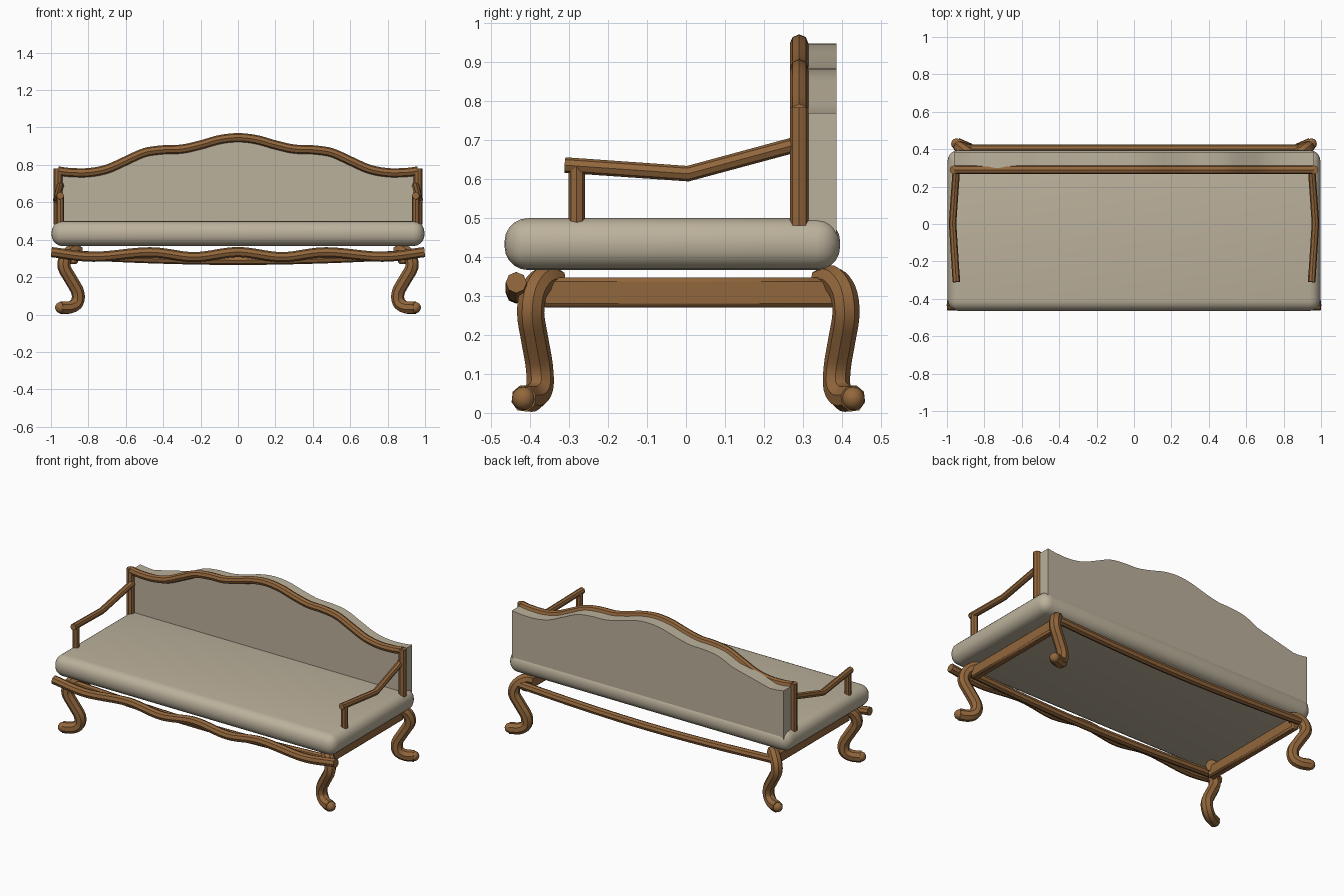
import bpy, bmesh
from mathutils import Vector

if "Cube" in bpy.data.objects:
    bpy.data.objects.remove(bpy.data.objects["Cube"], do_unlink=True)


def make_material(name, rgb):
    mat = bpy.data.materials.new(name)
    mat.use_nodes = True
    mat.diffuse_color = (*rgb, 1)
    mat.node_tree.nodes["Principled BSDF"].inputs["Base Color"].default_value = (*rgb, 1)
    return mat


fabric = make_material("beige fabric", (0.50, 0.44, 0.33))
wood = make_material("brown wood", (0.29, 0.135, 0.045))


def smooth_path(points, steps=5):
    """Catmull-Rom curve through the points."""
    p = [Vector(q) for q in points]
    p = [2 * p[0] - p[1]] + p + [2 * p[-1] - p[-2]]
    out = []
    for a, b, c, d in zip(p, p[1:], p[2:], p[3:]):
        for i in range(steps):
            t = i / steps
            out.append(0.5 * (2 * b + (c - a) * t + (2 * a - 5 * b + 4 * c - d) * t ** 2
                              + (3 * b - a - 3 * c + d) * t ** 3))
    return out + [p[-2]]


def finish(obj, mat, angle):
    obj.data.materials.clear()
    obj.data.materials.append(mat)
    bpy.ops.object.select_all(action="DESELECT")
    obj.select_set(True)
    bpy.context.view_layer.objects.active = obj
    bpy.ops.object.shade_smooth_by_angle(angle=angle)
    return obj


def tube(name, path, radius, sides_level=2, angle=0.5):
    """Faceted wooden bar swept along a path."""
    curve = bpy.data.curves.new(name, "CURVE")
    curve.dimensions = "3D"
    curve.bevel_depth = radius
    curve.bevel_resolution = sides_level
    curve.use_fill_caps = True
    spline = curve.splines.new("POLY")
    spline.points.add(len(path) - 1)
    for point, co in zip(spline.points, path):
        point.co = (*co, 1)
    obj = bpy.data.objects.new(name, curve)
    bpy.context.collection.objects.link(obj)
    bpy.ops.object.select_all(action="DESELECT")
    obj.select_set(True)
    bpy.context.view_layer.objects.active = obj
    bpy.ops.object.convert(target="MESH")
    return finish(bpy.context.object, wood, angle)


def box(name, low, high, bevel, segments, mat):
    low, high = Vector(low), Vector(high)
    bpy.ops.mesh.primitive_cube_add(size=1, location=(low + high) / 2)
    obj = bpy.context.object
    obj.name = name
    for v in obj.data.vertices:
        v.co *= high - low
    mod = obj.modifiers.new("rounding", "BEVEL")
    mod.width, mod.segments = bevel, segments
    bpy.ops.object.modifier_apply(modifier=mod.name)
    return finish(obj, mat, 0.7)


def mirrored(half):
    """Mirror a path that starts on the centre line."""
    return [(-x, y, z) for x, y, z in half[:0:-1]] + half


# Seat cushion
box("seat_cushion", (-0.997, -0.465, 0.366), (0.997, 0.395, 0.499), 0.06, 5, fabric)

# Serpentine top rail of the back
heights = [0.946, 0.935, 0.907, 0.885, 0.881, 0.866, 0.822, 0.778, 0.759, 0.76, 0.768]
crest = smooth_path(mirrored([(min(i / 10, 0.962), 0.29, z) for i, z in enumerate(heights)]))
tube("back_top_rail", crest, 0.024)

# Upholstered back panel, with a straight slope near one end
outline = [p for p in crest if not -0.85 < p.x < -0.61]
bm = bmesh.new()
ring = [bm.verts.new((p.x, 0.296, p.z)) for p in outline]
ring += [bm.verts.new((x, 0.296, 0.45)) for x in (0.962, -0.962)]
face = bm.faces.new(ring)
extruded = bmesh.ops.extrude_face_region(bm, geom=[face])["geom"]
bmesh.ops.translate(bm, vec=(0, 0.09, 0),
                    verts=[g for g in extruded if isinstance(g, bmesh.types.BMVert)])
bmesh.ops.recalc_face_normals(bm, faces=bm.faces)
mesh = bpy.data.meshes.new("back_panel")
bm.to_mesh(mesh)
bm.free()
panel = bpy.data.objects.new("back_panel", mesh)
bpy.context.collection.objects.link(panel)
finish(panel, fabric, 0.5)

# Wavy front apron rail
apron = mirrored([(0, -0.435, 0.334), (0.235, -0.435, 0.307), (0.47, -0.435, 0.333),
                  (0.77, -0.435, 0.309), (0.998, -0.435, 0.334)])
tube("front_apron_rail", smooth_path(apron, 8), 0.027)

# Slightly sagging long stretchers between the legs
for name, y in (("front_stretcher", -0.385), ("back_stretcher", 0.4)):
    sag = mirrored([(0, y, 0.29), (0.45, y, 0.298), (0.9, y, 0.318)])
    tube(name, smooth_path(sag), 0.025)

# Leg path: outward curl, knee, ankle and turned-out foot
leg = [(0.855, 0.345, 0.335), (0.885, 0.375, 0.343), (0.92, 0.402, 0.31), (0.93, 0.41, 0.255),
       (0.895, 0.4, 0.19), (0.857, 0.388, 0.12), (0.86, 0.387, 0.065),
       (0.895, 0.405, 0.039), (0.948, 0.428, 0.037)]

for side, sx in (("left", 1), ("right", -1)):
    # Cabriole legs with rounded toes
    for end, sy, shift in (("front", -1, 0.012), ("back", 1, 0)):
        path = smooth_path([(sx * x, sy * y + shift, z) for x, y, z in leg], 4)
        tube(f"{side}_{end}_leg", path, 0.035)
        bpy.ops.mesh.primitive_uv_sphere_add(segments=12, ring_count=8, radius=0.03,
                                             location=path[-1])
        bpy.context.object.name = f"{side}_{end}_toe"
        finish(bpy.context.object, wood, 1.0)

    # Side stretcher
    edges = sorted((sx * 0.855, sx * 0.905))
    box(f"{side}_side_stretcher", (edges[0], -0.37, 0.27), (edges[1], 0.385, 0.347),
        0.01, 1, wood)

    # Back post, arm and arm support
    tube(f"{side}_back_post", [(sx * 0.962, 0.29, 0.48), (sx * 0.962, 0.29, 0.782)], 0.024)
    tube(f"{side}_arm", [(sx * 0.95, 0.29, 0.69), (sx * 0.97, 0.005, 0.613),
                         (sx * 0.95, -0.31, 0.635)], 0.02)
    tube(f"{side}_arm_support", [(sx * 0.95, -0.28, 0.48), (sx * 0.95, -0.28, 0.63)], 0.021)
